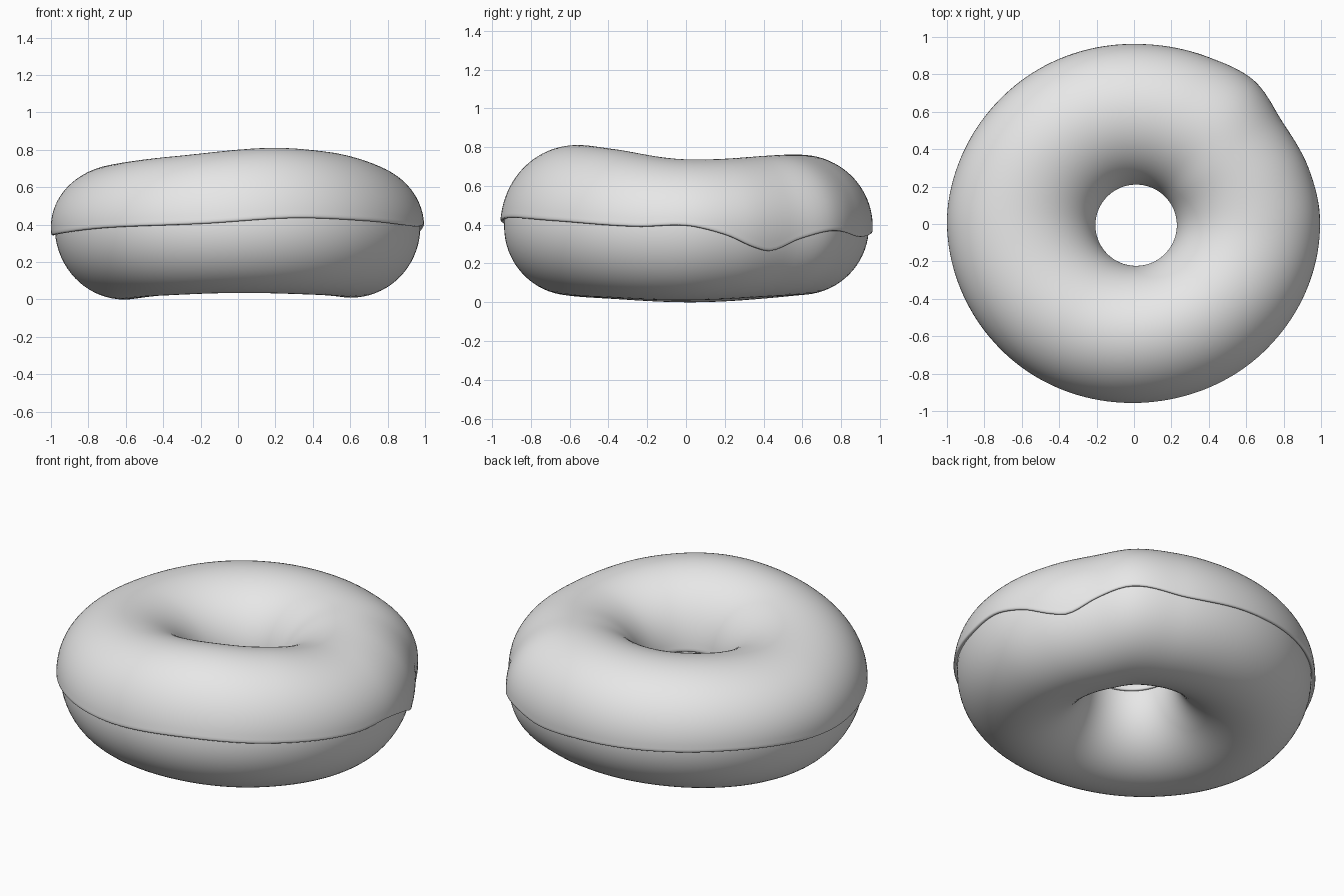
import bpy, bmesh, math

if "Cube" in bpy.data.objects:
    bpy.data.objects.remove(bpy.data.objects["Cube"])

# Smooth periodic curves: (angle in degrees, value)
OUTER = [(0, .995), (18, .98), (35, .964), (50, 1.0), (66, .977), (90, .963), (135, .978),
         (165, .995), (180, 1.0), (225, .977), (270, .958), (315, .975)]
TOP = [(0, .737), (55, .76), (90, .76), (130, .75), (180, .725), (235, .765), (285, .81), (320, .79)]
BOTTOM = [(0, .01), (60, .035), (110, .035), (175, .0), (225, .02), (270, .035), (315, .025)]
EDGE = [(0, .40), (12, .355), (21, .295), (28, .275), (38, .335), (50, .375), (68, .345), (90, .365),
        (135, .38), (180, .35), (225, .39), (258, .41), (288, .44), (315, .425), (345, .395)]


def curve(pts, a):
    n = len(pts)
    d = math.degrees(a) % 360
    i = max(k for k in range(n) if pts[k][0] <= d)

    def at(k):
        return pts[k % n][0] + 360 * (k // n), pts[k % n][1]
    (x0, y0), (x1, y1), (x2, y2), (x3, y3) = [at(i + k) for k in (-1, 0, 1, 2)]
    h = x2 - x1
    u = (d - x1) / h
    m1, m2 = (y2 - y0) / (x2 - x0) * h, (y3 - y1) / (x3 - x1) * h
    return ((2*u**3 - 3*u*u + 1) * y1 + (u**3 - 2*u*u + u) * m1
            + (3*u*u - 2*u**3) * y2 + (u**3 - u*u) * m2)


MID, THICK, HOLE = .39, .02, .236


def point(a, t, off):
    # point on the dough section at ring angle a, section angle t, pushed out by off
    ro = curve(OUTER, a) - THICK
    rc, hw = (ro + HOLE) / 2, (ro - HOLE) / 2
    h = curve(TOP, a) - THICK - MID if math.sin(t) > 0 else MID - curve(BOTTOM, a)
    r = rc + (hw + off) * math.cos(t)
    k = max(0, (.6 - r) / .4)
    return (r * math.cos(a) + .012 * k, r * math.sin(a) - .007 * k, MID + (h + off) * math.sin(t))


def ring_object(name, section, mat, n=160):
    bm = bmesh.new()
    rings = [[bm.verts.new(p) for p in section(2 * math.pi * i / n)] for i in range(n)]
    m = len(rings[0])
    for i in range(n):
        p, q = rings[i], rings[(i + 1) % n]
        for j in range(m):
            bm.faces.new((p[j], q[j], q[(j + 1) % m], p[(j + 1) % m])).smooth = True
    bmesh.ops.recalc_face_normals(bm, faces=bm.faces)
    me = bpy.data.meshes.new(name)
    bm.to_mesh(me)
    bm.free()
    me.materials.append(mat)
    ob = bpy.data.objects.new(name, me)
    bpy.context.collection.objects.link(ob)
    return ob


def dough_section(a):
    return [point(a, 2 * math.pi * j / 72, 0) for j in range(72)]


def icing_section(a):
    def angle(z):
        h = curve(TOP, a) - THICK - MID if z > MID else MID - curve(BOTTOM, a)
        return math.asin((z - MID) / h)
    t0, t1 = angle(curve(EDGE, a)), math.pi - angle(.42)
    # rounded lip, outer skin, rounded lip, then the hidden underside
    lip = [(0, .001), (-.012, .006), (-.016, .012), (-.008, .018), (.012, .0205), (.04, THICK)]
    out = [(t0 + d, o) for d, o in lip]
    s, e = t0 + .04, t1 - .04
    out += [(s + (e - s) * j / 44, THICK) for j in range(1, 44)]
    out += [(t1 - d, o) for d, o in reversed(lip)]
    out += [(t1 + (t0 - t1) * j / 32, .001) for j in range(1, 32)]
    return [point(a, t, o) for t, o in out]


grey = bpy.data.materials.new("plain_grey")
grey.diffuse_color = (.8, .8, .8, 1)
grey.use_nodes = True
grey.node_tree.nodes["Principled BSDF"].inputs["Base Color"].default_value = grey.diffuse_color

# Dough ring and icing shell
ring_object("dough", dough_section, grey)
ring_object("icing", icing_section, grey)
